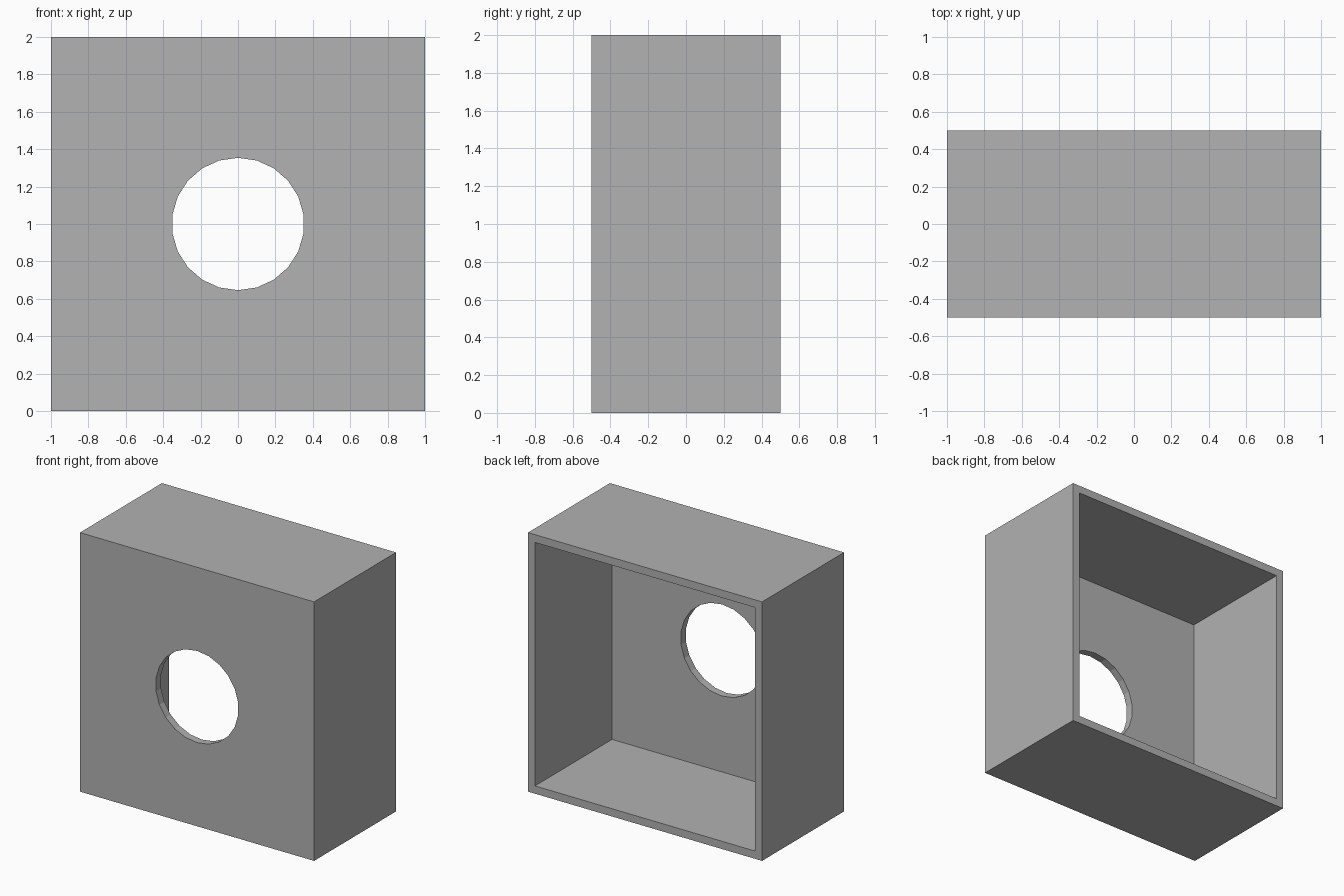
import bpy
import math

if "Cube" in bpy.data.objects:
    bpy.data.objects.remove(bpy.data.objects["Cube"], do_unlink=True)

WIDTH, DEPTH, HEIGHT = 2.0, 1.0, 2.0
WALL = 0.06
HOLE_RADIUS = 0.354

# Single plain grey
grey = bpy.data.materials.new("light grey")
grey.use_nodes = True
colour = (0.445, 0.445, 0.445, 1)
grey.diffuse_color = colour
grey.node_tree.nodes["Principled BSDF"].inputs["Base Color"].default_value = colour


def box(name, size, centre):
    bpy.ops.mesh.primitive_cube_add(size=1, location=centre)
    obj = bpy.context.object
    obj.name = name
    obj.scale = size
    bpy.ops.object.transform_apply(location=False, rotation=False, scale=True)
    obj.data.materials.append(grey)
    return obj


def cut(target, cutter):
    cutter.hide_render = True
    mod = target.modifiers.new(cutter.name, "BOOLEAN")
    mod.operation = "DIFFERENCE"
    mod.solver = "EXACT"
    mod.object = cutter
    bpy.context.view_layer.objects.active = target
    bpy.ops.object.modifier_apply(modifier=mod.name)
    bpy.data.objects.remove(cutter, do_unlink=True)


# Outer case
case = box("open_back_case", (WIDTH, DEPTH, HEIGHT), (0, 0, HEIGHT / 2))

# Cavity, open at the back
cavity = box("cavity_cutter", (WIDTH - 2 * WALL, DEPTH, HEIGHT - 2 * WALL),
             (0, WALL, HEIGHT / 2))
cut(case, cavity)

# Round opening through the front panel
bpy.ops.mesh.primitive_cylinder_add(
    vertices=22, radius=HOLE_RADIUS, depth=4 * WALL,
    location=(0, -DEPTH / 2, HEIGHT / 2), rotation=(math.pi / 2, 0, 0))
hole = bpy.context.object
hole.name = "hole_cutter"
hole.data.materials.append(grey)
cut(case, hole)
